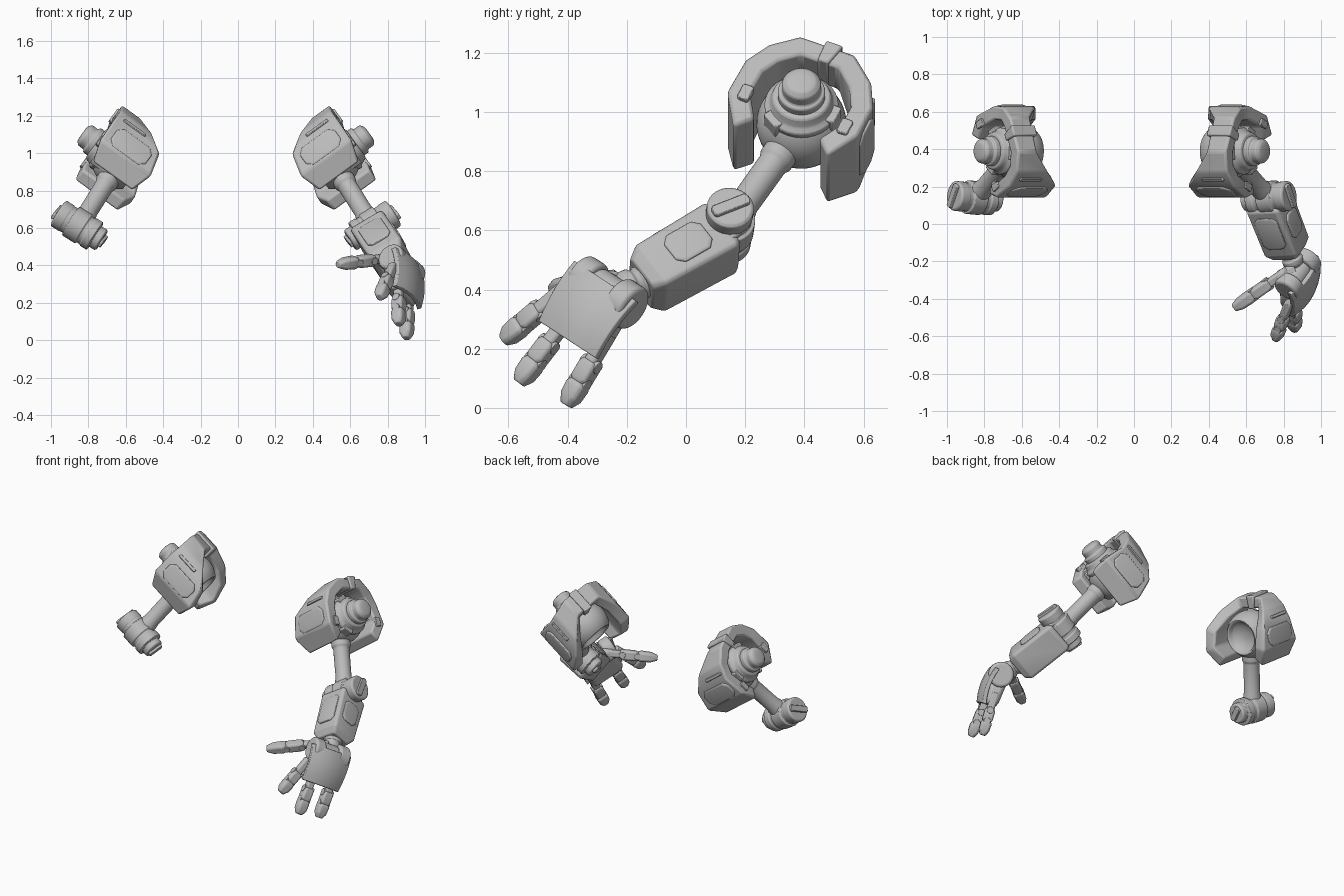
import bpy, bmesh, math
from mathutils import Vector as V, Matrix

if "Cube" in bpy.data.objects:
    bpy.data.objects.remove(bpy.data.objects["Cube"])

grey = bpy.data.materials.new("plain_grey")
grey.use_nodes = True
grey.diffuse_color = (0.5, 0.5, 0.5, 1)
grey.node_tree.nodes["Principled BSDF"].inputs["Base Color"].default_value = (0.5, 0.5, 0.5, 1)


def frame(origin, z, x):
    """Matrix with local z along z and local x as near to x as possible."""
    z = V(z).normalized()
    y = z.cross(V(x)).normalized()
    m = Matrix((y.cross(z), y, z)).transposed().to_4x4()
    m.translation = V(origin)
    return m


def finish(name, bm, m, bevel=0.0, angle=35):
    bmesh.ops.recalc_face_normals(bm, faces=bm.faces)
    bm.transform(m)
    if m.determinant() < 0:
        bmesh.ops.reverse_faces(bm, faces=bm.faces)
    me = bpy.data.meshes.new(name)
    bm.to_mesh(me)
    bm.free()
    me.materials.append(grey)
    ob = bpy.data.objects.new(name, me)
    bpy.context.collection.objects.link(ob)
    if bevel:
        mod = ob.modifiers.new("bevel", 'BEVEL')
        mod.width, mod.segments, mod.limit_method = bevel, 2, 'ANGLE'
        mod.angle_limit = math.radians(25)
    bpy.ops.object.select_all(action='DESELECT')
    ob.select_set(True)
    bpy.context.view_layer.objects.active = ob
    bpy.ops.object.shade_smooth_by_angle(angle=math.radians(angle))
    return ob


def loft(name, rings, m, bevel=0.0):
    """Skin a row of equal closed rings and cap both ends."""
    bm = bmesh.new()
    rows = [[bm.verts.new(p) for p in r] for r in rings]
    n = len(rows[0])
    for a, b in zip(rows, rows[1:]):
        for i in range(n):
            bm.faces.new((a[i], a[(i + 1) % n], b[(i + 1) % n], b[i]))
    bm.faces.new(rows[0][::-1])
    bm.faces.new(rows[-1])
    return finish(name, bm, m, bevel)


def octagon(w, d, z, cut):
    """Rectangle with half sizes w, d and chamfered corners."""
    e, f = w - cut, d - cut
    return [V((x, y, z)) for x, y in ((e, -d), (w, -f), (w, f), (e, d), (-e, d), (-w, f), (-w, -f), (-e, -d))]


def block(name, m, sections, cut=0.02, bevel=0.006):
    """Chamfered block through (half x, half y, z) sections."""
    return loft(name, [octagon(w, d, z, min(cut, w * .6, d * .6)) for w, d, z in sections], m, bevel)


def turned(name, m, profile, bevel=0.005, sides=32):
    """Round part through (radius, z) points."""
    turns = [2 * math.pi * i / sides for i in range(sides)]
    return loft(name, [[V((r * math.cos(t), r * math.sin(t), z)) for t in turns] for r, z in profile], m, bevel)


# Shoulder axes: out along the joint, back, and up along the guard
tilt, swing = math.radians(36), math.radians(23)
out = V((math.cos(tilt), 0, math.sin(tilt)))
down = V((math.sin(tilt), 0, -math.cos(tilt)))
up = V((0, math.sin(swing), 0)) - down * math.cos(swing)
shoulder = V((.50, .39, .96))
elbow = V((.72, .14, .61))
SH = frame(shoulder, up, out)
AX = frame(shoulder, out, up)
paired = []

# Arched shoulder guard: (back, up, inner edge, outer edge)
front_half = [(-.175, -.175, -.145, .115), (-.242, -.07, -.18, .15), (-.235, .07, -.15, .155),
              (-.188, .16, -.05, .155), (-.10, .226, .04, .165)]
back_half = [(.10, .226, .03, .165), (.188, .16, -.07, .14), (.233, .07, -.145, .13),
             (.238, -.07, -.18, .15), (.168, -.175, -.145, .135)]


def arch_rings(pts, lift, thick, grow=0.0):
    return [[V((x, y * s, z * s)) for x, s in ((a - grow, 1 + lift), (b + grow, 1 + lift),
             (b + grow, 1 - thick), (a - grow, 1 - thick))] for y, z, a, b in pts]


paired.append(loft("shoulder_guard", arch_rings(front_half + back_half, 0, .31), SH, .012))
strap = [(-.01, .228, .03, .165), (.05, .228, .03, .165)]
paired.append(loft("guard_strap", arch_rings(strap, .045, .33, .01), SH, .008))

# Raised panels, ribs and latches on both guard legs
for side, word in ((-1, "front"), (1, "back")):
    face = SH @ frame((-.005, side * .235, 0), (0, side, 0), (1, 0, 0))
    paired.append(block(word + "_guard_panel", face, [(.115, .06, -.01), (.115, .06, .006), (.108, .053, .011)], .03, .003))
    rib = SH @ frame((.04, side * .213, .112), (0, side * .9, .44), (1, 0, 0))
    paired.append(block(word + "_guard_rib", rib, [(.075, .012, -.01), (.07, .009, .008)], .005, .002))
    latch = SH @ frame((.145, side * .182, -.055), (1, 0, 0), (0, 1, 0))
    paired.append(block(word + "_guard_latch", latch, [(.02, .03, -.02), (.02, .03, .012)], .006, .003))

# Ball joint with a hollow inner end and a stepped knob
ball = [(.152 * math.sin(a), -.152 * math.cos(a)) for a in (math.radians(d) for d in range(48, 145, 6))]
paired.append(turned("shoulder_ball", AX, [(.02, -.045), (.06, -.052), (.09, -.072), (.102, -.098)] + ball, .002, 40))
paired.append(turned("shoulder_collar", AX, [(.122, .08), (.126, .11), (.108, .125), (.098, .155), (.085, .16)]))
paired.append(turned("shoulder_knob", AX, [(.08, .15), (.08, .188), (.066, .193), (.066, .23), (.05, .246), (.03, .25)]))
for t in range(3):
    spin = AX @ Matrix.Rotation(t * math.tau / 3 + .5, 4, 'Z')
    paired.append(block("collar_lug", spin @ Matrix.Translation((.112, 0, .085)),
                        [(.022, .035, -.03), (.022, .035, .04)], .005, .004))

# Upper arm rod
rod = elbow - shoulder
L = rod.length
paired.append(turned("upper_arm", frame(shoulder, rod, out),
                     [(.06, .10), (.06, .17), (.051, .185), (.05, L - .11), (.055, L - .09), (.055, L)]))

# Elbow barrel with slotted caps
hinge = V((.84, .08, .53)).normalized()
EL = frame(elbow, hinge, (0, -.85, -.5))
paired.append(turned("elbow_barrel", EL, [
    (.055, -.145), (.064, -.138), (.064, -.105), (.086, -.10), (.086, -.06), (.08, -.055), (.08, -.035), (.09, -.03),
    (.09, .05), (.077, .055), (.077, .075), (.08, .08), (.08, .125), (.07, .133)], .004))
for z, r in ((.137, .068), (-.148, .05)):
    paired.append(block("elbow_slot_bar", EL @ Matrix.Translation((0, 0, z)),
                        [(r, .02, -.012), (r, .02, .012)], .008, .003))

# Mirrored copies for the right side
flip = Matrix.Translation((-.13, 0, 0)) @ Matrix.Scale(-1, 4, (1, 0, 0))
for ob in paired:
    twin = ob.copy()
    twin.data = ob.data.copy()
    twin.data.transform(flip)
    twin.data.flip_normals()
    twin.name = "right_" + ob.name.split(".")[0]
    ob.name = "left_" + ob.name
    bpy.context.collection.objects.link(twin)

# Forearm casing: local z to the wrist, x outward, y to the inner side
along = V((.32, -.82, -.47)).normalized()
FA = frame((.775, -.013, .50), along, hinge)
block("forearm_casing", FA, [(.088, .088, -.175), (.1, .102, -.155), (.1, .094, .13), (.075, .07, .17)], .013, .006)
for name, x, y, w, d in (("outer_plate", 1, 0, .06, .075), ("upper_plate", 0, 1, .07, .10)):
    spot = FA @ frame((x * .099, y * .097, -.02), (x, y, 0), (y, x, 0))
    block("forearm_" + name, spot, [(w, d, -.01), (w, d, .006), (w * .88, d * .9, .011)], .025, .003)
for s in (-1, 1):
    block("elbow_cheek", FA @ Matrix.Translation((s * .075 + .01, .0, -.18)),
          [(.015, .055, -.06), (.015, .075, .03)], .012, .004)

# Wrist
wrist = V((.84, -.17, .42))
turned("wrist", frame(wrist, (.12, -.3, -.12), out),
       [(.06, -.04), (.06, -.012), (.05, -.008), (.05, .01), (.058, .015), (.058, .04), (.045, .06), (.045, .11)])

# Hand axes: across the knuckles, outward, toward the fingers
across = V((.14, .2, -.13)).normalized()
outward = V((.87, -.43, .28)).normalized()
reach = outward.cross(across).normalized()
if reach.y > 0:
    reach = -reach
hand = V((.903, -.333, .328))
HN = Matrix((across, outward, reach)).transposed().to_4x4()
HN.translation = hand

# Curved plate on the back of the hand
plate = []
for i in range(9):
    t = i / 4 - 1
    w, bow = .138 - .006 * t, .018 * (1 - t * t)
    arc = [(k / 3 * w, .03 * (1 - k * k / 9)) for k in range(-3, 4)]
    plate.append([V((x, y + bow + .012, t * .118)) for x, y in arc] + [V((x, y + bow - .014, t * .118)) for x, y in arc[::-1]])
loft("hand_plate", plate, HN, .003)
block("palm", HN @ Matrix.Translation((0, -.04, 0)), [(.075, .04, -.10), (.11, .05, -.03), (.118, .045, .08), (.11, .035, .11)], .02, .008)

# Rounded heel of the hand, split into lobes
for x0, x1, r in ((-.125, -.05, .074), (-.055, .055, .062), (.05, .13, .08)):
    turned("hand_heel", frame(HN @ V(((x0 + x1) / 2, -.035, -.09)), across, reach),
           [(r * .85, (x0 - x1) / 2), (r, (x0 - x1) / 2 + .01), (r, (x1 - x0) / 2 - .01), (r * .85, (x1 - x0) / 2)])


def finger(name, base, tip, face, w):
    """Three jointed finger from base to tip with its back toward face."""
    base, tip, face = V(base), V(tip), V(face)
    F = frame(base, tip - base, face)
    n = (tip - base).length
    block(name + "_root", F, [(w * .65, w * .65, -.075), (w * .65, w * .65, n * .22)], .008, .004)
    block(name + "_middle", F, [(w * .8, w * .7, n * .16), (w * .9, w * .9, n * .24), (w * .88, w * .9, n * .5), (w * .7, w * .7, n * .57)], .009, .004)
    block(name + "_tip", F, [(w * .75, w * .8, n * .55), (w * .95, w, n * .62), (w * .88, w * .92, n * .85), (w * .5, w * .6, n)], .012, .005)
    for k in (.2, .55):
        pin = F @ frame((0, 0, n * k), (0, 1, 0), (1, 0, 0))
        turned(name + "_pin", pin, [(w * .6, -w * .95), (w * .6, w * .95)], .002, 16)


finger("first_finger", (.81, -.472, .352), (.757, -.618, .228), outward, .036)
finger("second_finger", (.86, -.44, .25), (.86, -.565, .085), outward, .037)
finger("third_finger", (.91, -.30, .185), (.90, -.405, .01), outward, .037)
finger("thumb", (.76, -.29, .435), (.533, -.45, .405), (.1, -.2, .9), .035)
block("thumb_base", frame((.86, -.26, .41), (-.1, -.04, .02), (0, 0, 1)), [(.05, .05, 0), (.045, .045, .07), (.03, .03, .11)], .015, .006)
